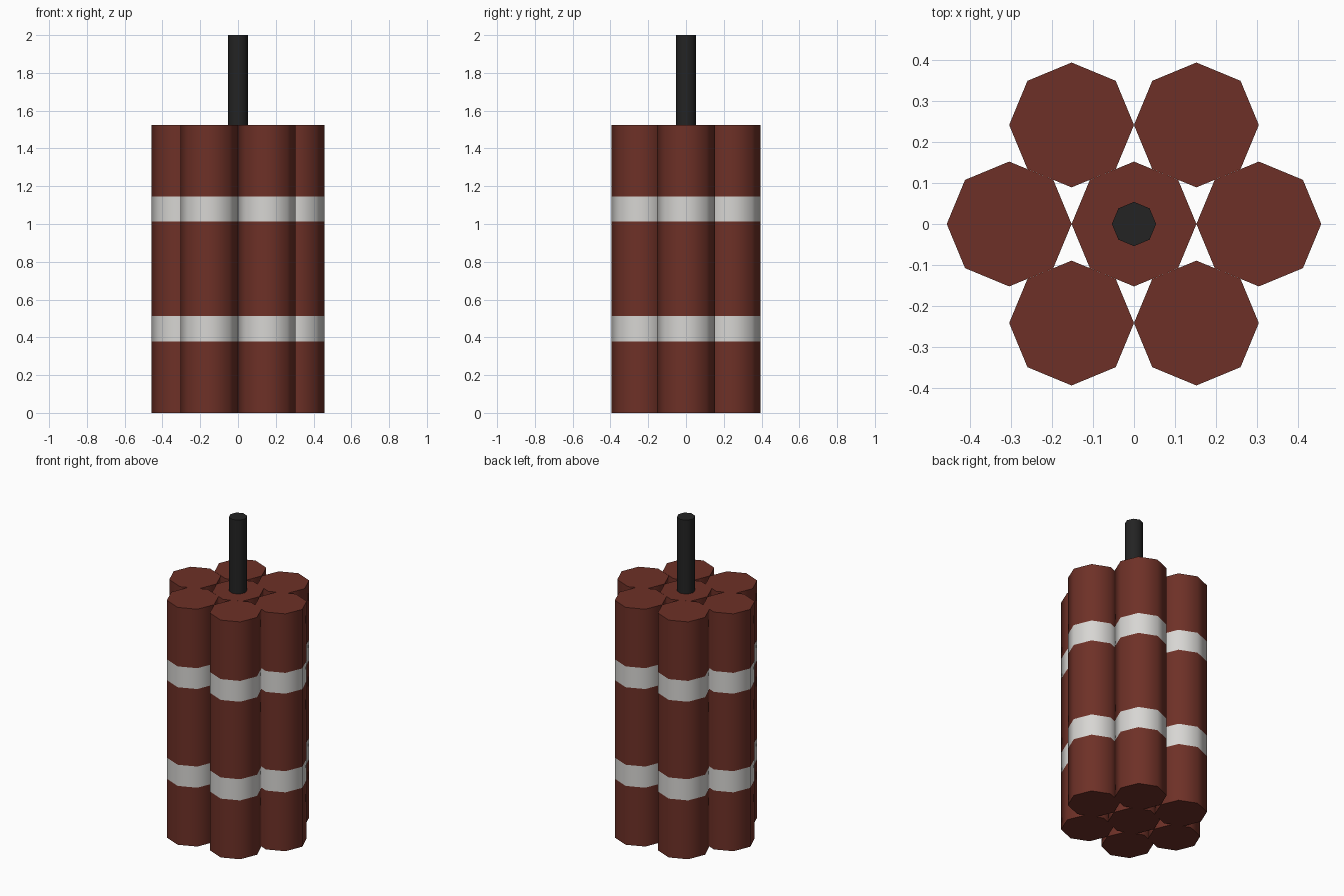
import bpy, bmesh, math

if "Cube" in bpy.data.objects:
    bpy.data.objects.remove(bpy.data.objects["Cube"])

def material(name, rgb):
    m = bpy.data.materials.new(name)
    m.diffuse_color = (*rgb, 1)
    m.use_nodes = True
    m.node_tree.nodes["Principled BSDF"].inputs["Base Color"].default_value = m.diffuse_color
    return m

RED = material("dark red", (0.155, 0.030, 0.020))
WHITE = material("off white", (0.68, 0.67, 0.65))
BLACK = material("black", (0.017, 0.017, 0.017))

def prism(name, x, y, radius, levels, mats, sides=8):
    """Capped octagonal column; every second section uses the second material."""
    bm = bmesh.new()
    rings = []
    for z in levels:
        rings.append([bm.verts.new((x + radius * math.cos(math.tau * i / sides),
                                    y + radius * math.sin(math.tau * i / sides), z))
                      for i in range(sides)])
    for k in range(len(levels) - 1):
        for i in range(sides):
            j = (i + 1) % sides
            f = bm.faces.new((rings[k][i], rings[k][j], rings[k + 1][j], rings[k + 1][i]))
            f.material_index = k % 2
            f.smooth = True
    bm.faces.new(rings[0][::-1])
    bm.faces.new(rings[-1])
    # keep the rims of the end caps crisp
    for e in bm.edges:
        if e.calc_face_angle(0) > math.radians(60):
            e.smooth = False
    mesh = bpy.data.meshes.new(name)
    bm.to_mesh(mesh)
    bm.free()
    for m in mats:
        mesh.materials.append(m)
    obj = bpy.data.objects.new(name, mesh)
    bpy.context.collection.objects.link(obj)

# seven banded sticks: one in the middle, six around it
R = 0.1525
LEVELS = (0, 0.378, 0.514, 1.012, 1.146, 1.525)
spots = [(0, 0), (2 * R, 0), (-2 * R, 0)]
spots += [(sx * R, sy * 0.242) for sx in (1, -1) for sy in (1, -1)]
for n, (x, y) in enumerate(spots):
    prism(f"stick_{n + 1}", x, y, R, LEVELS, (RED, WHITE))

# fuse standing on the middle stick
prism("fuse", 0, 0, 0.054, (1.50, 2.0), (BLACK,))
